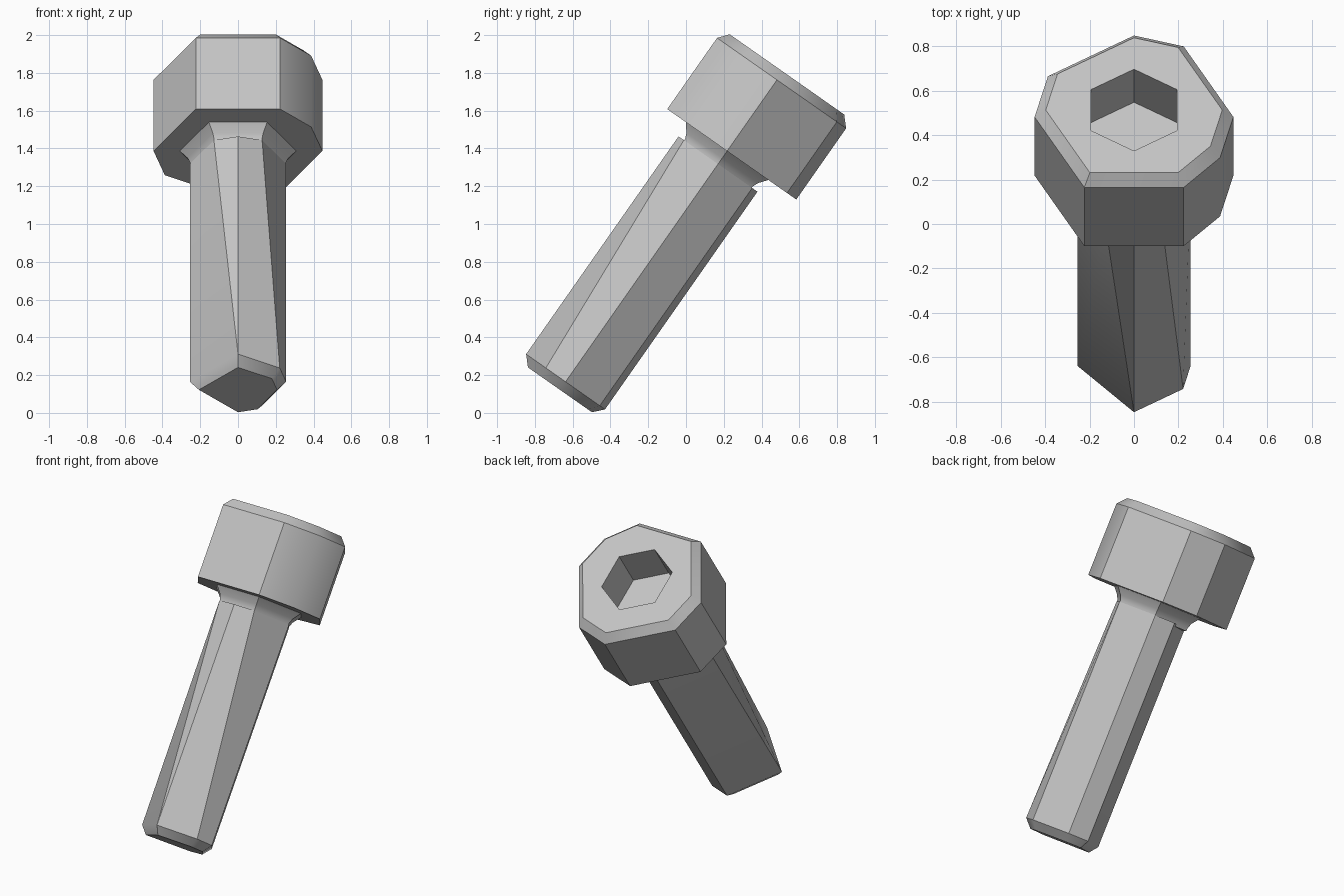
import bpy, bmesh
from math import radians, sin, cos

cube = bpy.data.objects.get("Cube")
if cube:
    bpy.data.objects.remove(cube, do_unlink=True)

TILT = radians(-35)
ORIGIN = (0, -0.505, 0.354)

steel = bpy.data.materials.new("light_grey_steel")
steel.use_nodes = True
GREY = (0.55, 0.55, 0.55, 1)
steel.diffuse_color = GREY
steel.node_tree.nodes["Principled BSDF"].inputs["Base Color"].default_value = GREY


def loft(name, rings):
    """Skin rings of (height, radius, angles) along the tilted screw axis and cap both ends."""
    bm = bmesh.new()
    loops = [[bm.verts.new((r * cos(radians(t)), r * sin(radians(t)), h)) for t in angles]
             for h, r, angles in rings]
    n = len(loops[0])
    for low, high in zip(loops, loops[1:]):
        for i in range(n):
            j = (i + 1) % n
            bm.faces.new((low[i], low[j], high[j], high[i]))
    bm.faces.new(loops[0][::-1])
    bm.faces.new(loops[-1])
    # Repeated angles collapse to a single corner
    bmesh.ops.remove_doubles(bm, verts=bm.verts, dist=0.0005)
    bmesh.ops.recalc_face_normals(bm, faces=bm.faces)
    mesh = bpy.data.meshes.new(name)
    bm.to_mesh(mesh)
    bm.free()
    obj = bpy.data.objects.new(name, mesh)
    obj.location = ORIGIN
    obj.rotation_euler = (TILT, 0, 0)
    mesh.materials.append(steel)
    bpy.context.collection.objects.link(obj)
    return obj


def activate(obj):
    bpy.ops.object.select_all(action='DESELECT')
    obj.select_set(True)
    bpy.context.view_layer.objects.active = obj


# Head: irregular eight-sided drum with a chamfered top
head_angles = (-120, -60, -30, 0, 60, 90, 150, 180)
head = loft("head", [(1.26, 0.447, head_angles),
                     (1.72, 0.447, head_angles),
                     (1.774, 0.397, head_angles)])

# Hexagonal drive socket cut into the head
hexagon = range(30, 390, 60)
cutter = loft("socket_cutter", [(1.515, 0.224, hexagon), (1.9, 0.224, hexagon)])
cutter.hide_render = True
cut = head.modifiers.new("socket", 'BOOLEAN')
cut.operation = 'DIFFERENCE'
cut.solver = 'EXACT'
cut.object = cutter
activate(head)
bpy.ops.object.modifier_apply(modifier=cut.name)
bpy.data.objects.remove(cutter, do_unlink=True)

# Neck: six-sided fillet flaring up into the head
neck_angles = range(0, 360, 60)
neck = loft("neck", [(1.16, 0.25, neck_angles), (1.185, 0.253, neck_angles),
                     (1.215, 0.267, neck_angles), (1.262, 0.31, neck_angles)])

# Shaft: facets change from a seven-sided top to a six-sided chamfered tip
shaft_top = (-180, -120, -90, -60, 0, 60, 90)
shaft_tip = (-180, -90, -90, -30, 0, 60, 90)
shaft = loft("shaft", [(-0.283, 0.207, shaft_tip),
                       (-0.231, 0.255, shaft_tip),
                       (1.176, 0.255, shaft_top)])

# Smooth the shallow facets, keep the strong edges sharp
for part in (head, neck, shaft):
    activate(part)
    bpy.ops.object.shade_smooth_by_angle(angle=radians(35))
